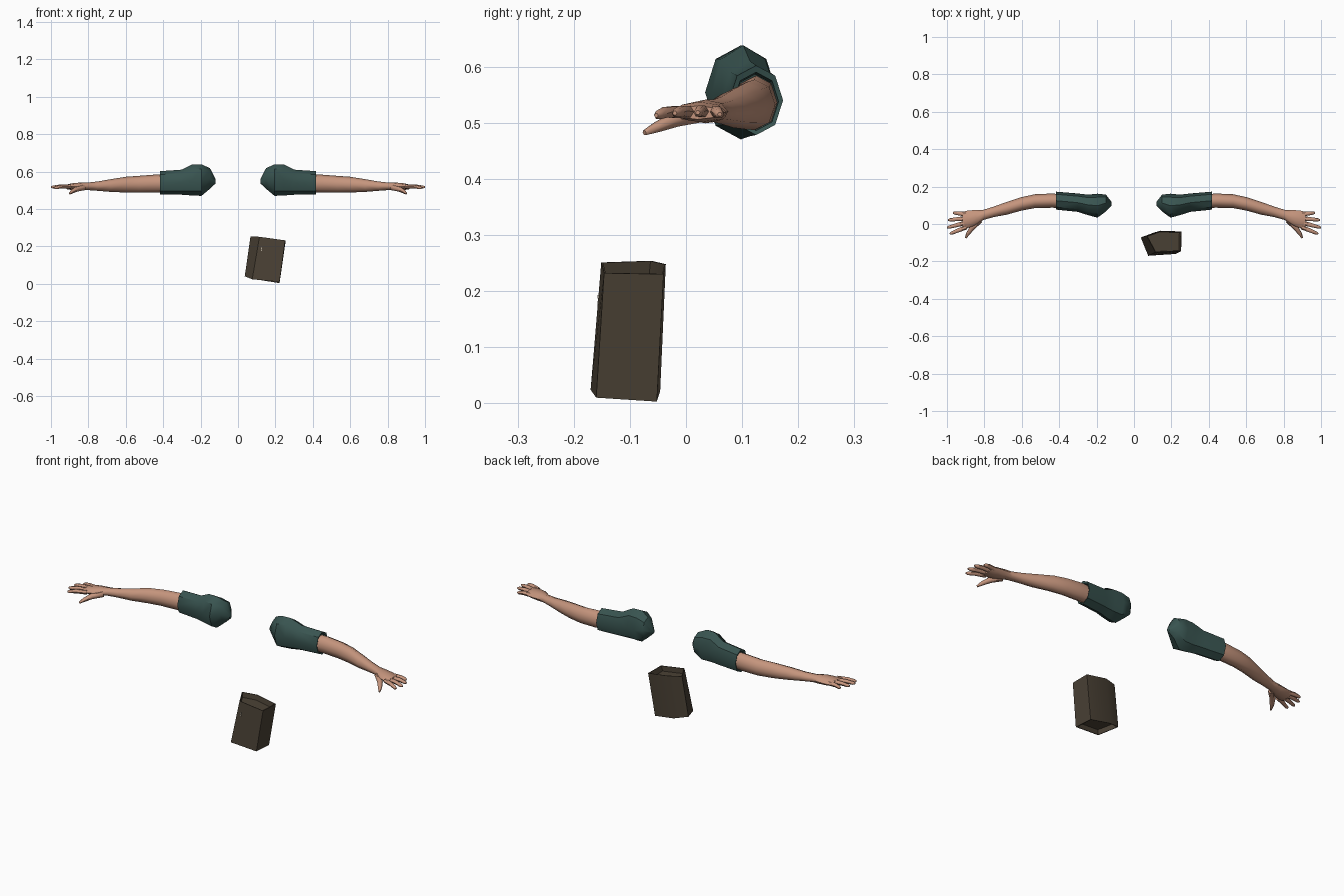
import bpy, bmesh, math
from mathutils import Vector

if "Cube" in bpy.data.objects:
    bpy.data.objects.remove(bpy.data.objects["Cube"])


def material(name, rgb):
    m = bpy.data.materials.new(name)
    m.diffuse_color = (*rgb, 1)
    m.use_nodes = True
    m.node_tree.nodes["Principled BSDF"].inputs["Base Color"].default_value = m.diffuse_color
    return m


SKIN = material("skin", (0.56, 0.30, 0.205))
CLOTH = material("dark_teal_cloth", (0.040, 0.088, 0.080))
LEATHER = material("dark_brown_leather", (0.070, 0.054, 0.036))
METAL = material("pale_metal", (0.45, 0.40, 0.32))


def finish(bm, name, mat, mirror=False, angle=40):
    bmesh.ops.recalc_face_normals(bm, faces=bm.faces)
    mesh = bpy.data.meshes.new(name)
    bm.to_mesh(mesh)
    bm.free()
    mesh.materials.append(mat)
    ob = bpy.data.objects.new(name, mesh)
    bpy.context.collection.objects.link(ob)
    if mirror:
        ob.modifiers.new("other_side", 'MIRROR')
    bpy.ops.object.select_all(action='DESELECT')
    ob.select_set(True)
    bpy.context.view_layer.objects.active = ob
    bpy.ops.object.shade_smooth_by_angle(angle=math.radians(angle))
    return ob


def bridge(bm, rings):
    for a, b in zip(rings, rings[1:]):
        n = len(a)
        for i in range(n):
            bm.faces.new((a[i], a[(i + 1) % n], b[(i + 1) % n], b[i]))


def limb(bm, sections, sides=8, caps=(True, True)):
    """Tube along x; each section is x, y centre, z centre, y radius, z radius."""
    rings = []
    for x, yc, zc, ry, rz in sections:
        rings.append([bm.verts.new((x, yc + ry * math.cos(t), zc + rz * math.sin(t)))
                      for t in (2 * math.pi * i / sides for i in range(sides))])
    bridge(bm, rings)
    if caps[0]:
        bm.faces.new(rings[0])
    if caps[1]:
        bm.faces.new(rings[-1])


def digit(bm, points, radii, sides=6):
    """Finger: tube through points, pointing mostly along its own direction."""
    pts = [Vector(p) for p in points]
    d = (pts[-1] - pts[0]).normalized()
    side = d.cross(Vector((0, 0, 1))).normalized()
    up = side.cross(d)
    rings = [[bm.verts.new(p + r * (side * math.cos(t) + up * math.sin(t)))
              for t in (2 * math.pi * i / sides for i in range(sides))]
             for p, r in zip(pts, radii)]
    bridge(bm, rings)
    bm.faces.new(rings[0])
    bm.faces.new(rings[-1])


# Sleeves: rounded shoulder, open cuff turned inward
bm = bmesh.new()
limb(bm, [(0.120, 0.108, 0.548, 0.010, 0.012),
          (0.150, 0.112, 0.563, 0.045, 0.055),
          (0.195, 0.098, 0.554, 0.064, 0.084),
          (0.245, 0.102, 0.555, 0.055, 0.083),
          (0.300, 0.114, 0.543, 0.049, 0.067),
          (0.418, 0.125, 0.540, 0.048, 0.062),
          (0.414, 0.125, 0.538, 0.040, 0.052),
          (0.360, 0.123, 0.538, 0.037, 0.048)], caps=(True, False))
finish(bm, "sleeve", CLOTH, True)

# Bare arms, from inside the sleeve to the wrist and palm
bm = bmesh.new()
limb(bm, [(0.370, 0.122, 0.537, 0.036, 0.046),
          (0.440, 0.125, 0.536, 0.038, 0.048),
          (0.530, 0.122, 0.532, 0.037, 0.045),
          (0.600, 0.108, 0.530, 0.036, 0.042),
          (0.680, 0.084, 0.525, 0.034, 0.034),
          (0.750, 0.065, 0.522, 0.028, 0.025),
          (0.805, 0.049, 0.521, 0.027, 0.020),
          (0.845, 0.034, 0.520, 0.041, 0.021),
          (0.890, 0.025, 0.519, 0.047, 0.018),
          (0.918, 0.020, 0.518, 0.044, 0.012)])
finish(bm, "arm_and_palm", SKIN, True, 60)

# Four fingers and a thumb on each hand
bm = bmesh.new()
for base_y, tip_x, tip_y, tip_z in ((-0.016, 0.985, -0.053, 0.513), (0.008, 1.0, -0.020, 0.517),
                                    (0.031, 0.995, 0.021, 0.518), (0.052, 0.968, 0.060, 0.515)):
    a, b = Vector((0.895, base_y, 0.519)), Vector((tip_x, tip_y, tip_z))
    digit(bm, [a, a.lerp(b, 0.55) + Vector((0, 0, 0.003)), a.lerp(b, 0.9), b],
          [0.0125, 0.0105, 0.0085, 0.004])
digit(bm, [(0.825, 0.020, 0.515), (0.865, -0.020, 0.505), (0.888, -0.052, 0.492), (0.900, -0.074, 0.482)],
      [0.017, 0.014, 0.010, 0.005])
finish(bm, "fingers", SKIN, True, 60)

# Tilted five-sided pouch with recessed top and bottom
TOP = [(0.067, -0.062, 0.254), (0.115, -0.151, 0.251), (0.252, -0.146, 0.232),
       (0.255, -0.040, 0.230), (0.140, -0.036, 0.248)]
BOTTOM = [(0.036, -0.072, 0.040), (0.076, -0.170, 0.024), (0.222, -0.160, 0.010),
          (0.222, -0.052, 0.003), (0.107, -0.046, 0.022)]


def pouch_ring(t, scale):
    ring = [Vector(b).lerp(Vector(a), t) for a, b in zip(TOP, BOTTOM)]
    c = sum(ring, Vector()) / len(ring)
    return [bm.verts.new(c + (p - c) * scale) for p in ring]


bm = bmesh.new()
rings = [pouch_ring(t, s) for t, s in ((0.10, 0.90), (0, 0.95), (0, 1), (1, 1), (1, 0.95), (0.88, 0.90))]
bridge(bm, rings)
bm.faces.new(rings[0])
bm.faces.new(rings[-1])
finish(bm, "pouch", LEATHER, angle=25)

# Small studs on the pouch front
bm = bmesh.new()
for z in (0.179, 0.190):
    ret = bmesh.ops.create_cube(bm, size=0.006)
    bmesh.ops.translate(bm, verts=ret["verts"], vec=(0.126, -0.155, z))
finish(bm, "pouch_studs", METAL)
